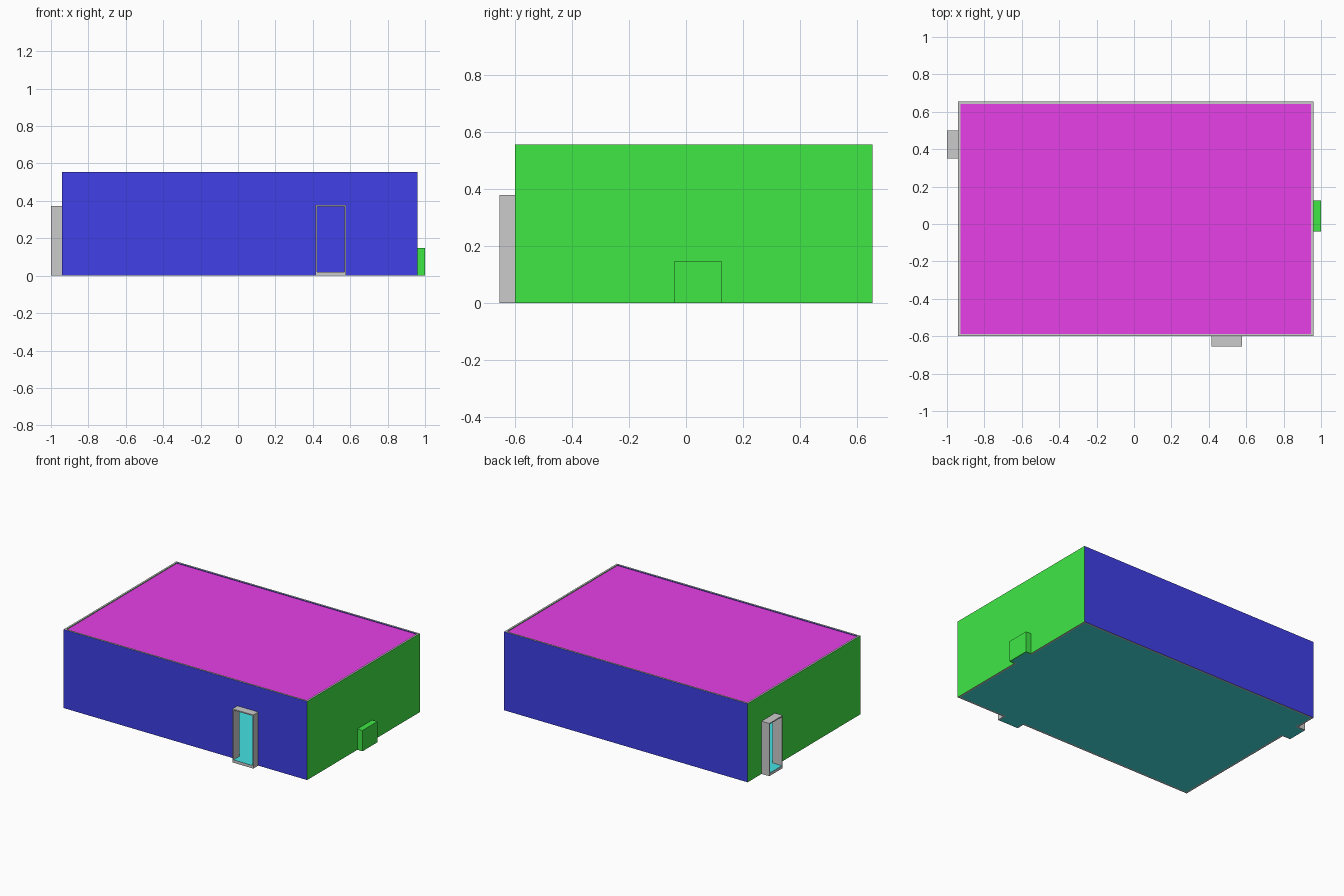
import bpy, bmesh
from mathutils import Vector

if "Cube" in bpy.data.objects:
    bpy.data.objects.remove(bpy.data.objects["Cube"])

X0, X1, Y0, Y1, H = -0.94, 0.96, -0.60, 0.655, 0.555   # room shell
T, A, F = 0.013, 0.008, 0.02                           # wall, alcove, floor thickness


def material(name, rgb):
    m = bpy.data.materials.new(name)
    m.diffuse_color = (*rgb, 1)
    m.use_nodes = True
    m.node_tree.nodes["Principled BSDF"].inputs["Base Color"].default_value = m.diffuse_color
    return m


GREY = material("grey_edge", (0.7, 0.7, 0.7))
BLUE = material("blue", (0.05, 0.05, 0.8))
GREEN = material("green", (0.05, 0.8, 0.06))
PINK = material("magenta", (0.8, 0.05, 0.8))
CYAN = material("cyan", (0.06, 0.76, 0.78))


def panel(name, outline, axis, outer, inner, face_mat, edge_mat=GREY, mitre=0):
    """Extrude a 2D outline along an axis; broad faces and edges get own materials."""
    def place(u, v, d):
        return {"x": (d, u, v), "y": (u, d, v), "z": (u, v, d)}[axis]
    lo, hi = min(p[0] for p in outline), max(p[0] for p in outline)
    bm = bmesh.new()
    rings = []
    for d, m in ((outer, 0), (inner, mitre)):
        ring = []
        for u, v in outline:
            s = m if u == lo else -m if u == hi else 0
            ring.append(bm.verts.new(place(u + s, v, d)))
        rings.append(ring)
    a, b = rings
    bm.faces.new(a)
    bm.faces.new(b[::-1])
    n = len(a)
    for i in range(n):
        j = (i + 1) % n
        f = bm.faces.new((a[j], a[i], b[i], b[j]))
        f.material_index = 1
    bmesh.ops.recalc_face_normals(bm, faces=bm.faces)
    me = bpy.data.meshes.new(name)
    bm.to_mesh(me)
    bm.free()
    me.materials.append(face_mat)
    me.materials.append(edge_mat)
    ob = bpy.data.objects.new(name, me)
    bpy.context.collection.objects.link(ob)
    return ob


def rect(u0, u1, v0, v1):
    return [(u0, v0), (u1, v0), (u1, v1), (u0, v1)]


def notched(u0, u1, n0, n1, nh):
    """Wall outline with an opening rising from the floor."""
    return [(u0, 0), (n0, 0), (n0, nh), (n1, nh), (n1, 0), (u1, 0), (u1, H), (u0, H)]


def arch(u0, u1, h):
    """Two jambs and a lintel."""
    return [(u0, 0), (u0 + A, 0), (u0 + A, h - A), (u1 - A, h - A),
            (u1 - A, 0), (u1, 0), (u1, h), (u0, h)]


# Openings: start, end, height along their wall
FD = (0.415, 0.578, 0.378)     # front doorway (x)
LD = (0.35, 0.50, 0.372)       # left doorway (y)
RN = (-0.04, 0.125, 0.147)     # right niche (y)


def hole(o):
    return o[0] + A, o[1] - A, o[2] - A


# Walls, mitred at the corners
panel("front_wall", notched(X0, X1, *hole(FD)), "y", Y0, Y0 + T, BLUE, mitre=T)
panel("back_wall", rect(X0, X1, 0, H), "y", Y1, Y1 - T, BLUE, mitre=T)
panel("left_wall", notched(Y0, Y1, *hole(LD)), "x", X0, X0 + T, GREEN, mitre=T)
panel("right_wall", notched(Y0, Y1, *hole(RN)), "x", X1, X1 - T, GREEN, mitre=T)

# Doorway frames and the closed niche
panel("front_door_frame", arch(*FD), "y", -0.655, Y0, GREY)
panel("left_door_frame", arch(*LD), "x", -1.0, X0, GREY)
panel("niche_surround", arch(*RN), "x", 1.0 - A, X1, GREEN, GREEN)
panel("niche_back", rect(RN[0], RN[1], 0, RN[2]), "x", 1.0, 1.0 - A, GREEN, GREEN)

# Floor with tabs running out into each opening
x0, x1, y0, y1 = X0 + T, X1 - T, Y0 + T, Y1 - T
f0, f1, _ = hole(FD)
l0, l1, _ = hole(LD)
r0, r1, _ = hole(RN)
floor = [(x0, y0), (f0, y0), (f0, -0.655), (f1, -0.655), (f1, y0), (x1, y0),
         (x1, r0), (1 - A, r0), (1 - A, r1), (x1, r1), (x1, y1), (x0, y1),
         (x0, l1), (-1, l1), (-1, l0), (x0, l0)]
panel("floor", floor, "z", 0, F, CYAN)

# Ceiling set just below the wall tops
panel("ceiling", rect(x0, x1, y0, y1), "z", H - 0.005, H - 0.005 - T, PINK)
